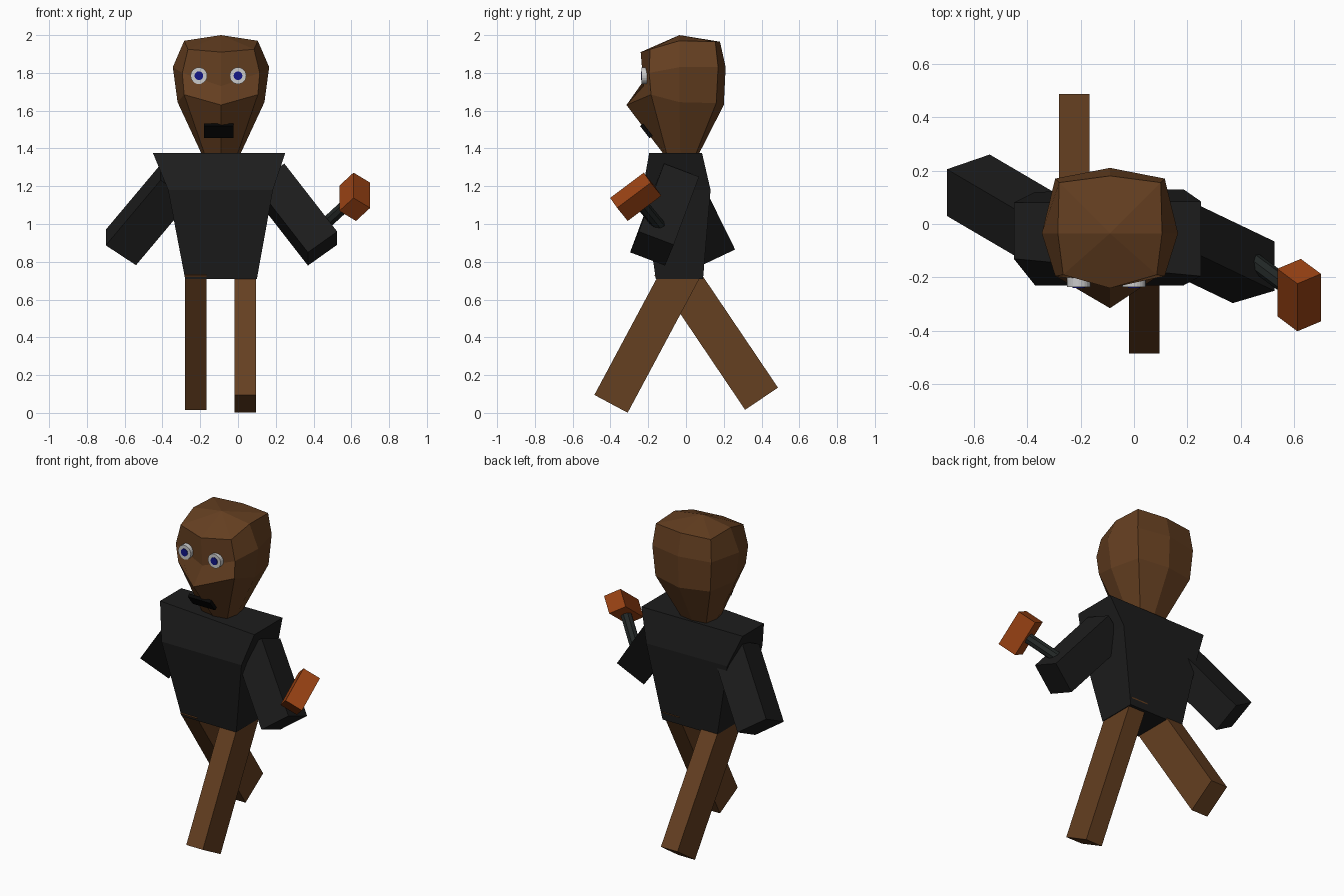
import bpy, bmesh, math
from mathutils import Vector, Matrix

if "Cube" in bpy.data.objects:
    bpy.data.objects.remove(bpy.data.objects["Cube"])


def material(name, rgb):
    m = bpy.data.materials.new(name)
    m.diffuse_color = (*rgb, 1)
    m.use_nodes = True
    m.node_tree.nodes["Principled BSDF"].inputs["Base Color"].default_value = m.diffuse_color
    return m


BROWN = material("brown", (0.13, 0.05, 0.015))
BLACK = material("black", (0.012, 0.012, 0.012))
MOUTH = material("mouth_black", (0.002, 0.002, 0.002))
STEEL = material("dark_grey", (0.016, 0.02, 0.019))
ORANGE = material("orange", (0.32, 0.055, 0.007))
WHITE = material("white", (0.6, 0.6, 0.6))
BLUE = material("blue", (0.006, 0.008, 0.25))


def finish(name, bm, mat):
    bmesh.ops.recalc_face_normals(bm, faces=bm.faces[:])
    mesh = bpy.data.meshes.new(name)
    bm.to_mesh(mesh)
    bm.free()
    mesh.materials.append(mat)
    ob = bpy.data.objects.new(name, mesh)
    bpy.context.collection.objects.link(ob)
    return ob


def box(name, centre, a, b, c, mat):
    """Box around a centre, spanned by three full edge vectors."""
    bm = bmesh.new()
    bmesh.ops.create_cube(bm, size=1)
    a, b, c, o = map(Vector, (a, b, c, centre))
    for v in bm.verts:
        v.co = o + a * v.co.x + b * v.co.y + c * v.co.z
    return finish(name, bm, mat)


def rod(name, start, end, radius, sides, mat):
    start, end = Vector(start), Vector(end)
    axis = end - start
    bm = bmesh.new()
    bmesh.ops.create_cone(bm, cap_ends=True, segments=sides, radius1=radius,
                          radius2=radius, depth=axis.length)
    rot = axis.to_track_quat('Z', 'Y').to_matrix().to_4x4()
    bm.transform(Matrix.Translation((start + end) / 2) @ rot)
    return finish(name, bm, mat)


def loft(name, rings, mat, apex=None):
    """Skin over rings listed from top to bottom; optional point on top."""
    bm = bmesh.new()
    loops = [[bm.verts.new(p) for p in r] for r in rings]
    n = len(loops[0])
    for up, low in zip(loops, loops[1:]):
        for i in range(n):
            j = (i + 1) % n
            bm.faces.new((up[i], up[j], low[j], low[i]))
    bm.faces.new(loops[-1])
    if apex:
        tip = bm.verts.new(apex)
        for i in range(n):
            bm.faces.new((loops[0][i], loops[0][(i + 1) % n], tip))
    else:
        bm.faces.new(loops[0])
    return finish(name, bm, mat)


# torso: narrow waist, full chest, wide shoulders
loft("torso", [
    [(-0.45, -0.13, 1.375), (0.25, -0.195, 1.375), (0.25, 0.085, 1.375), (-0.45, 0.08, 1.375)],
    [(-0.37, -0.23, 1.18), (0.185, -0.23, 1.18), (0.185, 0.13, 1.18), (-0.37, 0.12, 1.18)],
    [(-0.28, -0.16, 0.71), (0.10, -0.16, 0.71), (0.10, 0.09, 0.71), (-0.28, 0.09, 0.71)],
], BLACK)

# head: each ring is half a section (front, front corner, side, back corner, back)
CX = -0.09
half_rings = [
    [(0, -0.24, 1.91), (0.175, -0.19, 1.925), (0.195, -0.035, 1.97), (0.19, 0.155, 1.965), (0, 0.18, 1.965)],
    [(0, -0.225, 1.73), (0.205, -0.195, 1.80), (0.255, -0.035, 1.83), (0.205, 0.17, 1.83), (0, 0.21, 1.83)],
    [(0, -0.315, 1.63), (0.195, -0.185, 1.685), (0.23, -0.035, 1.645), (0.19, 0.16, 1.64), (0, 0.20, 1.63)],
    [(0, -0.115, 1.365), (0.085, -0.10, 1.365), (0.10, -0.03, 1.365), (0.085, 0.05, 1.365), (0, 0.065, 1.365)],
]
rings = []
for half in half_rings:
    ring = half + [(-x, y, z) for x, y, z in half[3:0:-1]]
    rings.append([(x + CX, y, z) for x, y, z in ring])
loft("head", rings, BROWN, apex=(CX, -0.035, 2.0))

# eyes
for side, x in (("left", -0.207), ("right", 0.0)):
    rod(side + "_eye", (x, -0.19, 1.785), (x, -0.235, 1.785), 0.044, 24, WHITE)
    rod(side + "_iris", (x, -0.20, 1.785), (x, -0.239, 1.785), 0.023, 20, BLUE)

# mouth plate, following the slope under the nose
box("mouth", (CX - 0.012, -0.21, 1.4925), (0.155, 0, 0), (0, -0.05, 0.064),
    (0, 0.016, 0.0125), MOUTH)

# striding legs: foot centre, direction up the leg, thickness
for name, x, y, z, (dy, dz), w in (
        ("front_leg", 0.038, -0.397, 0.048, (0.472, 0.882), 0.20),
        ("back_leg", -0.224, 0.40, 0.075, (-0.56, 0.83), 0.21)):
    length = 0.86
    d = Vector((0, dy, dz)).normalized()
    box(name, Vector((x, y, z)) + d * length / 2, (0.115, 0, 0),
        Vector((0, d.z, -d.y)) * w, d * length, BROWN)

# arms: hand corner, the two edges of the hand face, and the run to the shoulder
for name, corner, a, b, run in (
        ("left_arm", (-0.70, 0.205, 0.97), (0.16, 0.055, -0.105), (0, -0.175, -0.083), (0.29, -0.17, 0.345)),
        ("right_arm", (0.525, -0.25, 0.96), (-0.155, -0.046, -0.11), (0, 0.185, -0.07), (-0.28, 0.134, 0.36))):
    a, b, run = Vector(a), Vector(b), Vector(run)
    box(name, Vector(corner) + (a + b + run) / 2, a, b, run, BLACK)

# mallet held in the right hand
centre = Vector((0.618, -0.266, 1.144))
along = Vector((-0.075, 0.056, -0.069))
box("mallet_head", centre, (0, -0.178, -0.134), (-0.088, -0.037, 0.053), along, ORANGE)
rod("mallet_handle", centre, centre + along * 2.7, 0.033, 8, STEEL)
